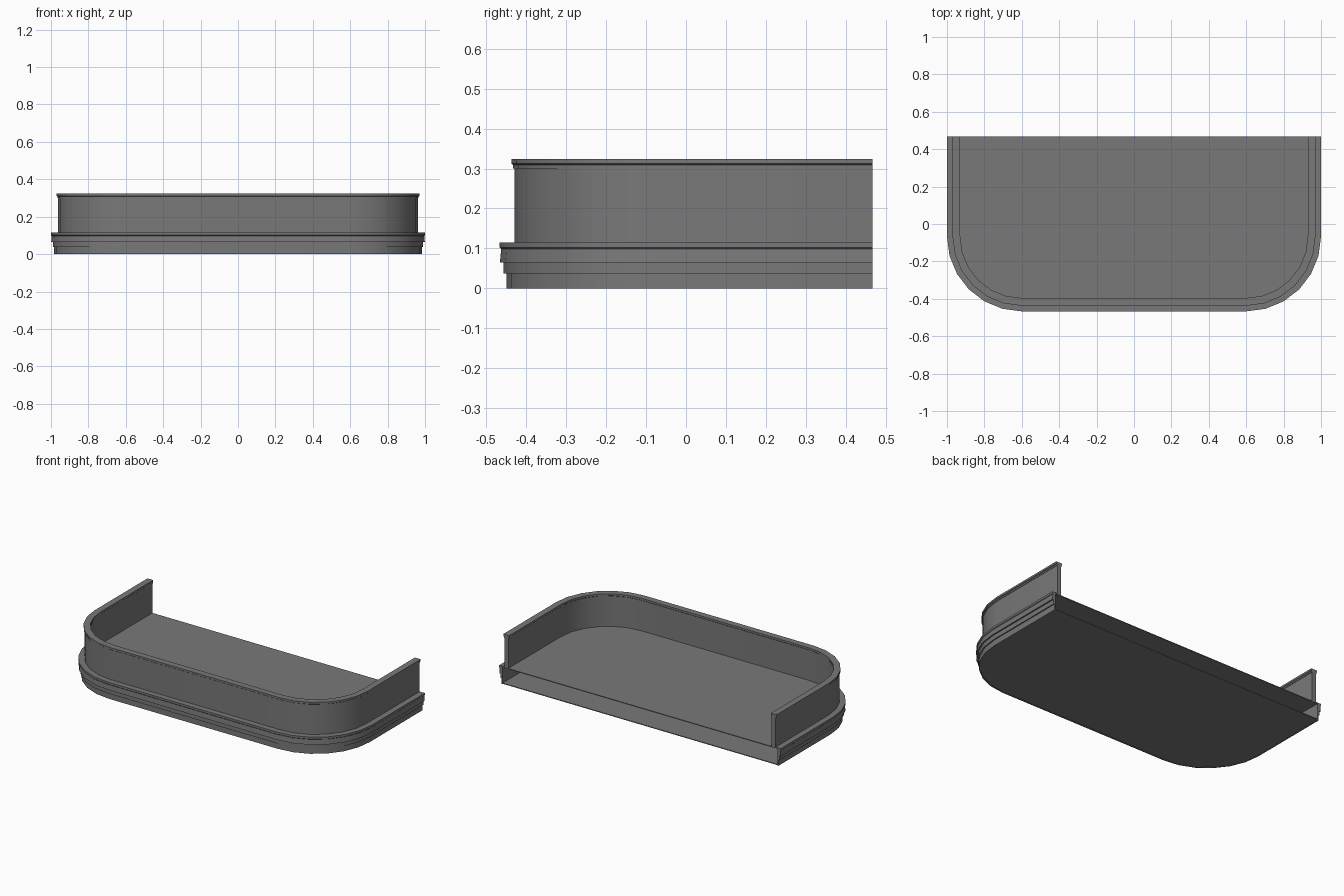
import bpy, bmesh, math

if "Cube" in bpy.data.objects:
    bpy.data.objects.remove(bpy.data.objects["Cube"])

BACK, FRONT, SIDE, RADIUS, STEPS = 0.467, -0.467, 1.0, 0.40, 6

grey = bpy.data.materials.new("stone grey")
grey.diffuse_color = (0.19, 0.19, 0.19, 1)
grey.use_nodes = True
grey.node_tree.nodes["Principled BSDF"].inputs["Base Color"].default_value = grey.diffuse_color


def outline(inset):
    """U-shaped plan with rounded front corners, moved inward by inset."""
    r = RADIUS - inset
    cx, cy = SIDE - RADIUS, FRONT + RADIUS
    arc = [(cx + r * math.cos(a), cy - r * math.sin(a))
           for a in (math.pi / 2 * i / STEPS for i in range(STEPS + 1))]
    right = [(SIDE - inset, BACK)] + arc
    return right + [(-x, y) for x, y in reversed(right)]


def finish(name, bm):
    bmesh.ops.recalc_face_normals(bm, faces=bm.faces)
    mesh = bpy.data.meshes.new(name)
    bm.to_mesh(mesh)
    bm.free()
    mesh.materials.append(grey)
    obj = bpy.data.objects.new(name, mesh)
    bpy.context.collection.objects.link(obj)
    bpy.ops.object.select_all(action='DESELECT')
    obj.select_set(True)
    bpy.context.view_layer.objects.active = obj
    bpy.ops.object.shade_smooth_by_angle(angle=math.radians(30))
    return obj


def sweep(name, profile):
    """Carry a closed (inset, height) profile around the U plan."""
    bm = bmesh.new()
    rows = [[bm.verts.new((x, y, z)) for x, y in outline(d)] for d, z in profile]
    for a, b in zip(rows, rows[1:] + rows[:1]):
        for i in range(len(a) - 1):
            bm.faces.new((a[i], a[i + 1], b[i + 1], b[i]))
    for end in (0, -1):
        bm.faces.new([row[end] for row in rows])
    return finish(name, bm)


def slab(name, inset, z0, z1):
    """Flat plate filling the U plan."""
    bm = bmesh.new()
    low, high = ([bm.verts.new((x, y, z)) for x, y in outline(inset)] for z in (z0, z1))
    bm.faces.new(low)
    bm.faces.new(high)
    n = len(low)
    for i in range(n):
        j = (i + 1) % n
        bm.faces.new((low[i], low[j], high[j], high[i]))
    return finish(name, bm)


# Hollow base: stepped moulding, underside plate and floor plate
sweep("base_moulding", [
    (0.017, 0.0), (0.017, 0.037), (0.010, 0.037), (0.010, 0.065),
    (0.001, 0.065), (0.004, 0.098), (0.0, 0.102), (0.0, 0.115),
    (0.045, 0.115), (0.045, 0.108), (0.025, 0.108), (0.025, 0.0)])
slab("underside_plate", 0.024, 0.003, 0.008)
slab("floor_plate", 0.044, 0.107, 0.112)

# Parapet wall and its stepped top rail
sweep("parapet_wall", [(0.037, 0.110), (0.037, 0.302), (0.065, 0.302), (0.065, 0.110)])
sweep("top_rail", [
    (0.034, 0.300), (0.034, 0.309), (0.030, 0.312), (0.030, 0.324),
    (0.071, 0.324), (0.071, 0.312), (0.068, 0.309), (0.068, 0.300)])
